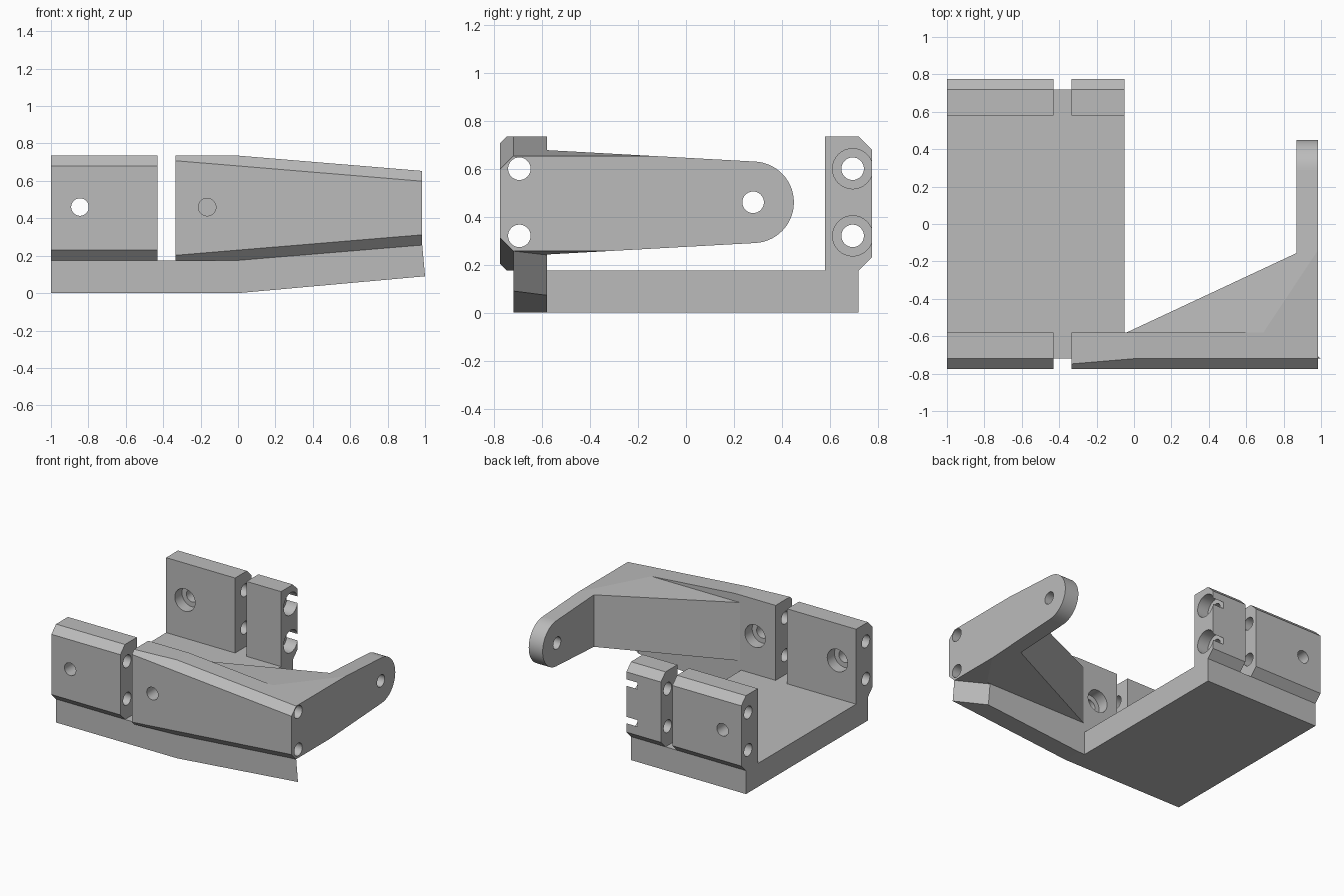
import bpy, bmesh
from math import sin, cos, atan, radians
from mathutils import Vector

cube = bpy.data.objects.get("Cube")
if cube:
    bpy.data.objects.remove(cube, do_unlink=True)

grey = bpy.data.materials.new("plain_grey")
grey.use_nodes = True
COLOUR = (0.5, 0.5, 0.5, 1)
grey.diffuse_color = COLOUR
for node in grey.node_tree.nodes:
    if node.type == 'BSDF_PRINCIPLED':
        node.inputs["Base Color"].default_value = COLOUR


def prism(name, outline, axis, a, b, planes=()):
    """Extrude a 2D outline along an axis, then trim it with (point, outward normal) planes."""
    place = {'X': lambda u, v, w: (w, u, v),
             'Y': lambda u, v, w: (u, w, v),
             'Z': lambda u, v, w: (u, v, w)}[axis]
    bm = bmesh.new()
    face = bm.faces.new([bm.verts.new(place(u, v, a)) for u, v in outline])
    grown = bmesh.ops.extrude_face_region(bm, geom=[face])["geom"]
    move = Vector(place(0, 0, b - a))
    bmesh.ops.translate(bm, vec=move, verts=[g for g in grown if isinstance(g, bmesh.types.BMVert)])
    for co, no in planes:
        bmesh.ops.bisect_plane(bm, geom=bm.verts[:] + bm.edges[:] + bm.faces[:], dist=1e-5,
                               plane_co=co, plane_no=Vector(no).normalized(), clear_outer=True)
        bmesh.ops.holes_fill(bm, edges=bm.edges[:], sides=0)
    bmesh.ops.recalc_face_normals(bm, faces=bm.faces[:])
    mesh = bpy.data.meshes.new(name)
    bm.to_mesh(mesh)
    bm.free()
    mesh.materials.append(grey)
    obj = bpy.data.objects.new(name, mesh)
    bpy.context.collection.objects.link(obj)
    return obj


def arc(u, v, r, start, end, steps):
    angles = [start + (end - start) * i / steps for i in range(steps + 1)]
    return [(u + r * cos(t), v + r * sin(t)) for t in angles]


def bore(axis, u, v, r, a, b):
    return prism("bore_cutter", arc(u, v, r, 0, radians(360), 32)[:-1], axis, a, b)


def cut(obj, cutters):
    """Subtract the cutters, bake the result and discard them."""
    for cutter in cutters:
        cutter.hide_render = True
        mod = obj.modifiers.new("cut", 'BOOLEAN')
        mod.operation = 'DIFFERENCE'
        mod.solver = 'EXACT'
        mod.object = cutter
    bpy.context.view_layer.update()
    graph = bpy.context.evaluated_depsgraph_get()
    baked = bpy.data.meshes.new_from_object(obj.evaluated_get(graph))
    obj.modifiers.clear()
    obj.data = baked
    for cutter in cutters:
        bpy.data.objects.remove(cutter, do_unlink=True)


FLOOR, TOP, INNER, FOOT, OUTER = 0.175, 0.735, 0.58, 0.72, 0.775
BEVEL = OUTER - FOOT
HOLE, SINK = 0.047, 0.084
GAP_L, GAP_R, PLATE_END, ARM_END = -0.43, -0.335, -0.05, 0.985
SLOPE = 0.083
MID = 0.46


def rail_bores(side):
    return [bore('X', side * 0.695, z, HOLE, -1.2, 1.2) for z in (0.32, 0.60)]


def wall_bores(side, x):
    """Through hole with a wider recess on the inner face."""
    return [bore('Y', x, MID, HOLE, side * 0.4, side * 0.9),
            bore('Y', x, MID, SINK, side * 0.5, side * 0.665)]


# Base plate
plate = prism("base_plate", [(-1, -FOOT), (PLATE_END, -FOOT), (PLATE_END, FOOT), (-1, FOOT)],
              'Z', 0, FLOOR)

# Bevelled clamp walls
def wall(name, side, x0, x1):
    profile = [(INNER, FLOOR), (FOOT, FLOOR), (OUTER, FLOOR + BEVEL),
               (OUTER, TOP - BEVEL), (FOOT, TOP), (INNER, TOP)]
    return prism(name, [(side * y, z) for y, z in profile], 'X', x0, x1)


for name, side in (("front_wall", -1), ("back_wall", 1)):
    cut(wall(name, side, -1, GAP_L), rail_bores(side) + wall_bores(side, -0.845))

lug = wall("back_lug", 1, GAP_R, PLATE_END)
cut(lug, rail_bores(1) + [bore('X', 0.695, z, SINK, -0.14, 0.1) for z in (0.32, 0.60)])

# Tapered front beam with sloping bevels
drop = SLOPE * ARM_END
beam = prism("front_beam",
             [(GAP_R, FLOOR), (0, FLOOR), (ARM_END, FLOOR + drop),
              (ARM_END, TOP - drop), (0, TOP), (GAP_R, TOP)],
             'Y', -OUTER, -INNER,
             [((0, -FOOT, TOP), (SLOPE, -1, 1)),
              ((0, -FOOT, FLOOR), (SLOPE, -1, -1))])
cut(beam, rail_bores(-1) + wall_bores(-1, -0.165))

# Skirt under the beam, with an angled end
skirt = prism("beam_skirt",
              [(PLATE_END, 0), (0, 0), (1, 0.09), (ARM_END, FLOOR + drop),
               (0, FLOOR), (PLATE_END, FLOOR)],
              'Y', -FOOT, -INNER,
              [((1, -FOOT, 0.09), (0.0238, 0.034, 0.0021))])

# Rounded arm with its gusset, tapering towards the pivot
PIVOT, RADIUS, TAPER = 0.28, 0.17, 0.055
root = RADIUS / cos(atan(TAPER)) + TAPER * (PIVOT + INNER)
tip = radians(90) - atan(TAPER)
arm = prism("pivot_arm",
            [(-INNER, MID + root)] + arc(PIVOT, MID, RADIUS, tip, -tip, 28) + [(-INNER, MID - root)],
            'X', -0.1, ARM_END,
            [((0, 0, TOP), (SLOPE, 0, 1)), ((0, 0, FLOOR), (SLOPE, 0, -1))])
waste = prism("gusset_cutter",
              [(-0.2, -0.655), (0.87, -0.155), (0.87, 0.6), (-0.2, 0.6)], 'Z', -0.2, 1.2)
cut(arm, [waste, bore('X', PIVOT, MID, 0.045, 0.7, 1.2)])

# Smooth round surfaces, keep the large planes flat
bpy.ops.object.select_all(action='DESELECT')
parts = [o for o in bpy.context.scene.objects if o.type == 'MESH' and grey.name in o.data.materials]
for obj in parts:
    obj.select_set(True)
    bpy.context.view_layer.objects.active = obj
bpy.ops.object.shade_smooth_by_angle(angle=radians(30))
for obj in parts:
    for poly in obj.data.polygons:
        if poly.area > 0.03:
            poly.use_smooth = False
